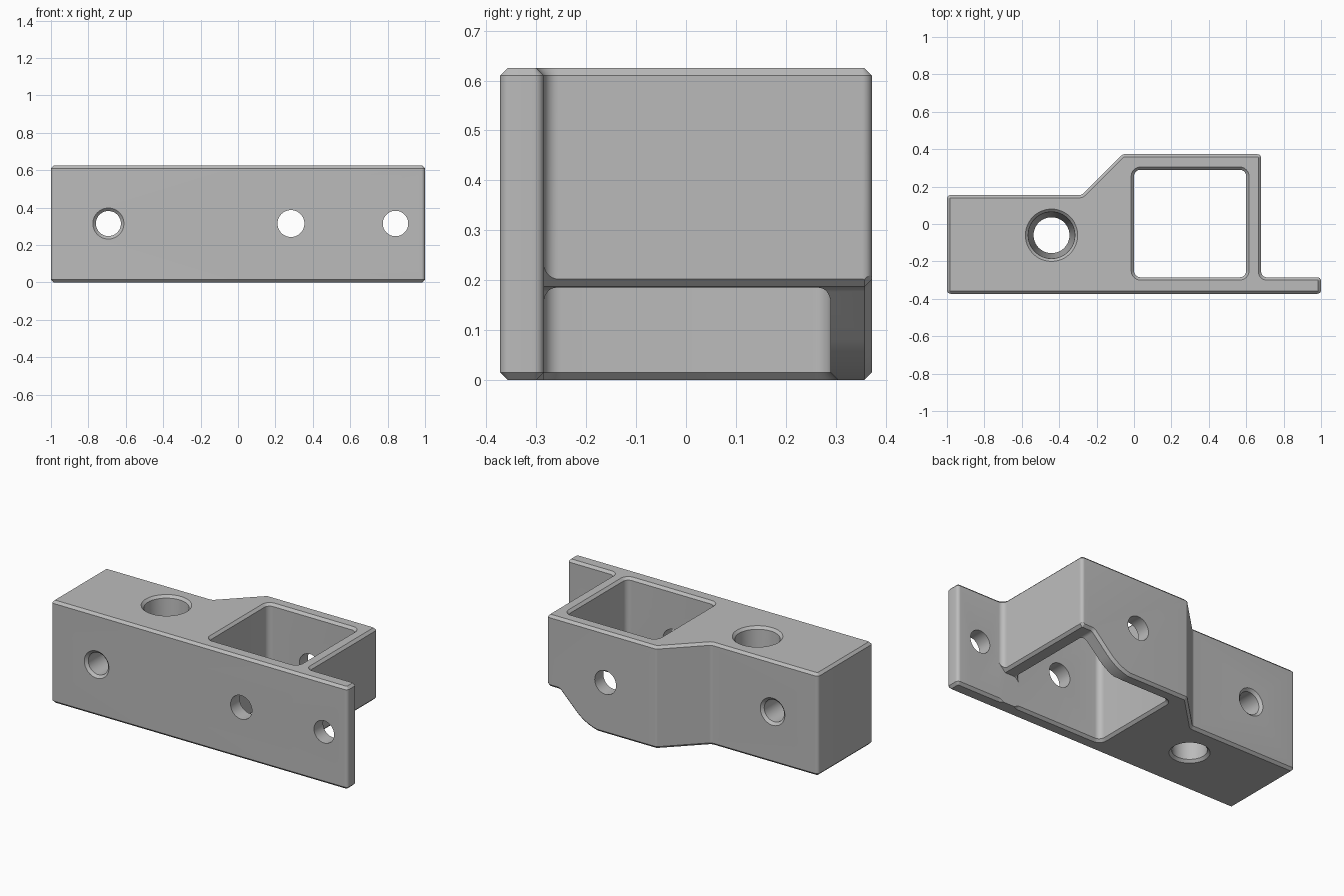
import bpy
import bmesh
import math
from mathutils import Vector, Matrix

old = bpy.data.objects.get("Cube")
if old:
    bpy.data.objects.remove(old, do_unlink=True)

H, C = 0.625, 0.015        # height and chamfer size
BACK = 0.373               # half depth
PLATE = -0.285             # rear face of the front plate
STEPS = 8

gray = bpy.data.materials.new("plain gray")
gray.use_nodes = True
color = (0.5, 0.5, 0.5, 1)
gray.diffuse_color = color
gray.node_tree.nodes["Principled BSDF"].inputs["Base Color"].default_value = color


def profile(corners, inset=0.0):
    """Counter-clockwise (u, v, radius) corners, inset and rounded."""
    pts = [Vector(c[:2]) for c in corners]
    result = []
    for i, p in enumerate(pts):
        a = (p - pts[i - 1]).normalized()
        b = (pts[(i + 1) % len(pts)] - p).normalized()
        na, nb = Vector((-a.y, a.x)), Vector((-b.y, b.x))
        q = p + (na + nb) * inset / (1 + na.dot(nb))
        turn = math.atan2(a.x * b.y - a.y * b.x, a.dot(b))
        side = math.copysign(1, turn)
        if not corners[i][2]:
            result.append(q)
            continue
        r = max(corners[i][2] - side * inset, 0.002)
        arm = na * r * side
        center = q - a * r * abs(math.tan(turn / 2)) + arm
        for k in range(STEPS + 1):
            result.append(center - Matrix.Rotation(turn * k / STEPS, 2) @ arm)
    return result


def circle(u, v, r, n=48):
    return [Vector((u + r * math.cos(math.tau * k / n),
                    v + r * math.sin(math.tau * k / n))) for k in range(n)]


def loft(name, rings, axis="z"):
    """Skin a stack of (points, level) rings along z or y and cap the ends."""
    bm = bmesh.new()
    loops = []
    for pts, w in rings:
        loops.append([bm.verts.new((p.x, p.y, w) if axis == "z" else (p.x, w, p.y))
                      for p in pts])
    for lo, hi in zip(loops, loops[1:]):
        for k in range(len(lo)):
            j = (k + 1) % len(lo)
            bm.faces.new((lo[k], lo[j], hi[j], hi[k]))
    bm.faces.new(loops[0][::-1])
    bm.faces.new(loops[-1])
    bmesh.ops.recalc_face_normals(bm, faces=bm.faces)
    mesh = bpy.data.meshes.new(name)
    bm.to_mesh(mesh)
    bm.free()
    mesh.materials.append(gray)
    obj = bpy.data.objects.new(name, mesh)
    bpy.context.collection.objects.link(obj)
    return obj


def cut(target, cutter):
    cutter.hide_render = True
    mod = target.modifiers.new("cut", "BOOLEAN")
    mod.operation, mod.solver, mod.object = "DIFFERENCE", "EXACT", cutter
    bpy.context.view_layer.objects.active = target
    bpy.ops.object.modifier_apply(modifier=mod.name)
    bpy.data.objects.remove(cutter, do_unlink=True)


# Bracket body: block, sloped shoulder, socket and front plate in one outline
outline = [(-1, -BACK, 0.02), (1, -BACK, 0.02), (1, PLATE, 0.02), (0.68, PLATE, 0.03),
           (0.68, BACK, 0.02), (-0.06, BACK, 0.02), (-0.28, 0.155, 0.03), (-1, 0.155, 0.02)]
body = loft("bracket_body", [(profile(outline, C), 0), (profile(outline), C),
                             (profile(outline), H - C), (profile(outline, C), H)])

# Square socket with flared rims
socket = [(0, PLATE, 0.035), (0.6, PLATE, 0.035), (0.6, 0.29, 0.035), (0, 0.29, 0.035)]
cut(body, loft("socket_cutter", [
    (profile(socket, -2 * C), -C), (profile(socket), C),
    (profile(socket), H - C), (profile(socket, -2 * C), H + C)]))

# Undercut below the side wall, sweeping down across the back wall
sweep = [(0.2, -0.1, 0), (0.9, -0.1, 0), (0.9, 0.287, 0), (0.765, 0.287, 0),
         (0.665, 0.187, 0), (0.597, 0.187, 0.03), (0.41, 0, 0.29), (0.2, -0.01, 0)]
cut(body, loft("undercut_cutter", [
    (profile(sweep), PLATE), (profile(sweep), BACK - C),
    (profile(sweep, -2 * C), BACK + C)], "y"))

# Vertical tapered bore with chamfered mouths
cut(body, loft("bore_cutter", [
    (circle(-0.441, -0.06, r), z) for r, z in
    ((0.126, -C), (0.096, C), (0.125, H - C), (0.155, H + C))]))

# Countersunk cross hole in the solid block
Z = 0.315
cut(body, loft("cross_hole_cutter", [
    (circle(-0.693, Z, r), y) for r, y in
    ((0.099, -BACK - C), (0.067, -BACK + C), (0.067, 0.155 - C), (0.099, 0.155 + C))], "y"))

# Plain holes through the socket walls and the plate tab
for x, r in ((0.283, 0.072), (0.842, 0.068)):
    cut(body, loft("plain_hole_cutter", [(circle(x, Z, r), y) for y in (-0.5, 0.5)], "y"))

bpy.ops.object.select_all(action="DESELECT")
body.select_set(True)
bpy.context.view_layer.objects.active = body
bpy.ops.object.shade_smooth_by_angle(angle=math.radians(30))
